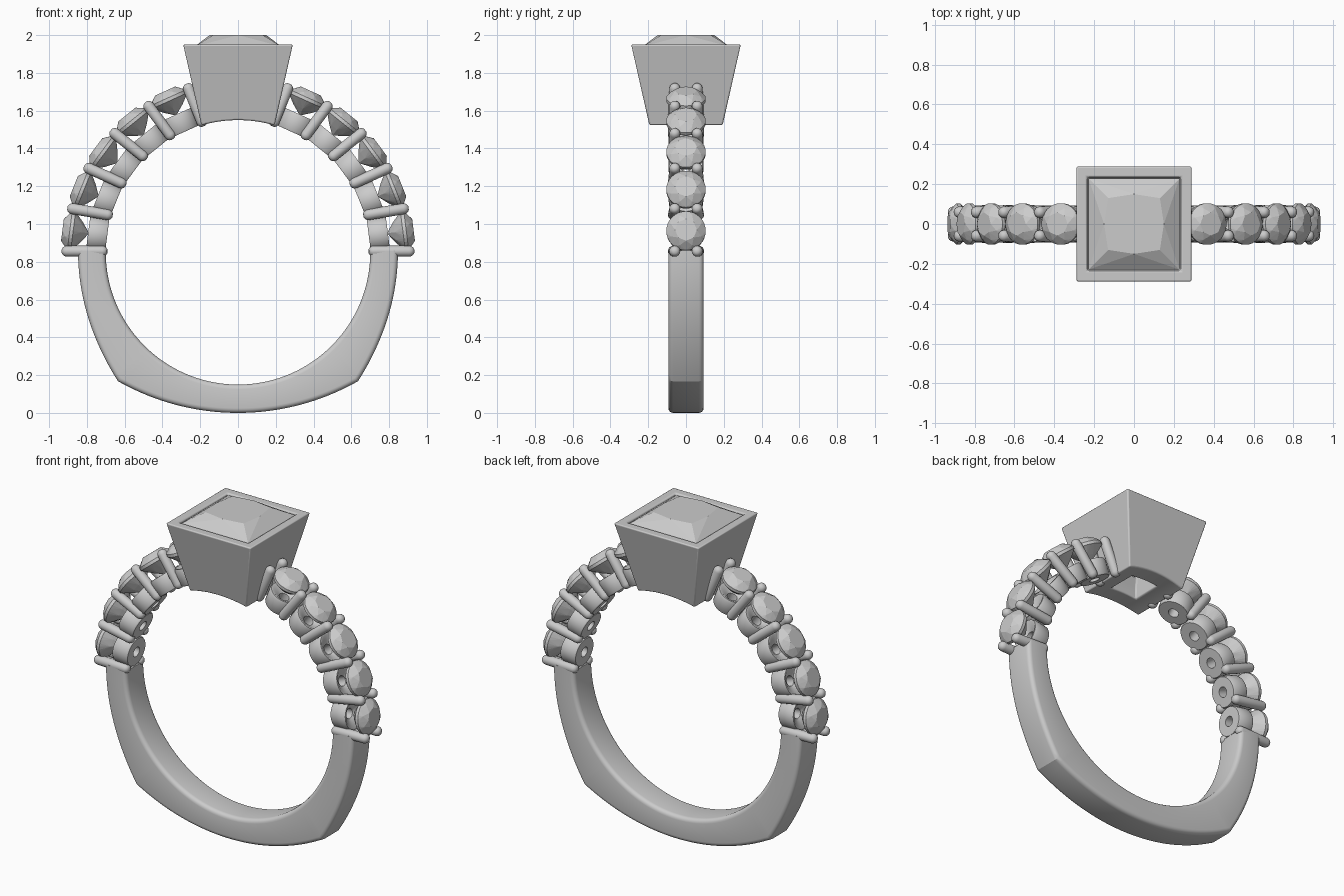
import bpy, bmesh, math
from mathutils import Matrix, Vector

if "Cube" in bpy.data.objects:
    bpy.data.objects.remove(bpy.data.objects["Cube"])

CZ, RIN = 0.85, 0.70          # finger hole centre height and radius
STEP = math.radians(14.6)     # angle taken by one side stone
pi = math.pi


def finish(name, bm, smooth=30):
    bmesh.ops.recalc_face_normals(bm, faces=bm.faces[:])
    me = bpy.data.meshes.new(name)
    bm.to_mesh(me)
    bm.free()
    ob = bpy.data.objects.new(name, me)
    bpy.context.collection.objects.link(ob)
    if smooth:
        bpy.ops.object.select_all(action='DESELECT')
        ob.select_set(True)
        bpy.context.view_layer.objects.active = ob
        bpy.ops.object.shade_smooth_by_angle(angle=math.radians(smooth))
    return ob


def loft(loops, cyclic=False, caps=True):
    """Bridge equal-length vertex loops into a skin."""
    bm = bmesh.new()
    vs = [[bm.verts.new(p) for p in lp] for lp in loops]
    n = len(vs[0])
    for i in range(len(vs) if cyclic else len(vs) - 1):
        a, b = vs[i], vs[(i + 1) % len(vs)]
        for k in range(n):
            bm.faces.new((a[k], a[(k + 1) % n], b[(k + 1) % n], b[k]))
    if caps and not cyclic:
        bm.faces.new(vs[0])
        bm.faces.new(vs[-1])
    return bm


def ring(r, z, n, off=0.0):
    return [(r * math.cos(2 * pi * (k + off) / n), r * math.sin(2 * pi * (k + off) / n), z)
            for k in range(n)]


def square(h, z):
    return [(-h, -h, z), (h, -h, z), (h, h, z), (-h, h, z)]


def hull(name, pts):
    bm = bmesh.new()
    for p in pts:
        bm.verts.new(p)
    bmesh.ops.convex_hull(bm, input=bm.verts[:])
    return finish(name, bm, 0)


def radial(a):
    """Local z points outward from the finger hole at angle a."""
    return Matrix.Translation((0, 0, CZ)) @ Matrix.Rotation(pi / 2 - a, 4, 'Y')


def capsule(name, p, q, r):
    d = q - p
    L = d.length
    prof = [(r * math.sin(t * pi / 8), r - r * math.cos(t * pi / 8)) for t in range(1, 5)]
    prof += [(r * math.cos(t * pi / 8), L - r + r * math.sin(t * pi / 8)) for t in range(0, 4)]
    bm = loft([ring(a, z, 16) for a, z in prof])
    bm.transform(Matrix.Translation(p) @ d.to_track_quat('Z', 'Y').to_matrix().to_4x4())
    return finish(name, bm, 50)


# Shank: rounded-rectangle section swept between finger hole and squared-off outline
def outline(t):
    """t 0..1 from the shoulder to the bottom centre, right half."""
    if t <= 0.5:
        s = t * 2
        x = (1 - s) ** 2 * 0.847 + 2 * s * (1 - s) * 0.847 + s * s * 0.635
        z = (1 - s) ** 2 * 0.86 + 2 * s * (1 - s) * 0.50 + s * s * 0.167
    else:
        x = 0.635 * (2 - 2 * t)
        R = 1.285
        z = R - math.sqrt(R * R - x * x)
    return x, z


def section(x0, z0, x1, z1, half=0.093, r=0.025):
    d = Vector((x1 - x0, 0, z1 - z0))
    w = d.length
    d.normalize()
    pts = []
    for cu, cy, a0 in ((w - r, half - r, 0), (r, half - r, 90), (r, r - half, 180), (w - r, r - half, 270)):
        for k in range(5):
            a = math.radians(a0 + k * 22.5)
            p = Vector((x0, 0, z0)) + d * (cu + r * math.cos(a))
            pts.append((p.x, cy + r * math.sin(a), p.z))
    return pts


N = 48
loops = []
for i in range(2 * N + 1):
    t = i / N if i <= N else 2 - i / N
    sx = 1 if i <= N else -1
    x1, z1 = outline(t)
    a = -math.radians(94 * t if t <= 0.5 else 47 + 86 * (t - 0.5))
    loops.append(section(sx * RIN * math.cos(a), CZ + RIN * math.sin(a), sx * x1, z1))
finish("shank", loft(loops), 25)

# Square bezel head, tapering down and cut by the finger hole
bezel = finish("bezel", loft([square(h, z) for h, z in (
    (0.182, 1.47), (0.29, 1.95), (0.236, 1.95), (0.231, 1.91), (0.09, 1.62), (0.09, 1.47))],
    cyclic=True), 0)
cutter = finish("finger_cutter", loft([[(RIN * math.cos(2 * pi * k / 128), y, CZ + RIN * math.sin(2 * pi * k / 128))
                                        for k in range(128)] for y in (-0.6, 0.6)]), 0)
cutter.hide_render = True
bpy.context.view_layer.objects.active = bezel
cut = bezel.modifiers.new("cut", 'BOOLEAN')
cut.operation, cut.object, cut.solver = 'DIFFERENCE', cutter, 'EXACT'
bpy.ops.object.modifier_apply(modifier="cut")
bpy.data.objects.remove(cutter)
bev = bezel.modifiers.new("soft_edges", 'BEVEL')
bev.width, bev.segments, bev.limit_method = 0.008, 3, 'ANGLE'
bev.angle_limit = math.radians(35)
bpy.ops.object.select_all(action='DESELECT')
bezel.select_set(True)
bpy.ops.object.shade_smooth_by_angle(angle=math.radians(30))

# Square centre stone
hull("centre_stone", square(0.229, 1.925) + square(0.229, 1.94) + square(0.13, 2.0)
     + [(0.15 * math.cos(k * pi / 2), 0.15 * math.sin(k * pi / 2), 2.0) for k in range(4)]
     + square(0.12, 1.72) + [(0, 0, 1.61)])

# Side stones and the pierced cups beneath them, instanced along both shoulders
stone = hull("side_stone", ring(0.058, 0.937, 8) + ring(0.086, 0.918, 8, 0.5)
             + ring(0.104, 0.898, 32) + ring(0.104, 0.880, 32)
             + ring(0.055, 0.835, 8) + [(0, 0, 0.795)])
cup = finish("stone_cup", loft([ring(r, z, 32) for r, z in (
    (0.030, 0.698), (0.086, 0.698), (0.091, 0.705), (0.094, 0.785),
    (0.088, 0.800), (0.078, 0.800), (0.030, 0.765))], cyclic=True), 40)
for side in (1, -1):
    for i in range(5):
        a = STEP * (i + 0.5)
        a = a if side == 1 else pi - a
        for src in (stone, cup):
            ob = src
            if side == -1 or i > 0:
                ob = src.copy()
                bpy.context.collection.objects.link(ob)
            ob.matrix_world = radial(a)

# Prong pairs between the stones, leaning slightly outward
for side in (1, -1):
    for i in range(6):
        ao = STEP * i
        ai = ao + (math.radians(1.8) if i else 0)
        for sy in (1, -1):
            p = Vector((side * 0.69 * math.cos(ai), sy * 0.068, CZ + 0.69 * math.sin(ai) + 0.006 * (i == 0)))
            q = Vector((side * 0.935 * math.cos(ao), sy * 0.058, CZ + 0.935 * math.sin(ao) + 0.006 * (i == 0)))
            capsule("prong", p, q, 0.029)
